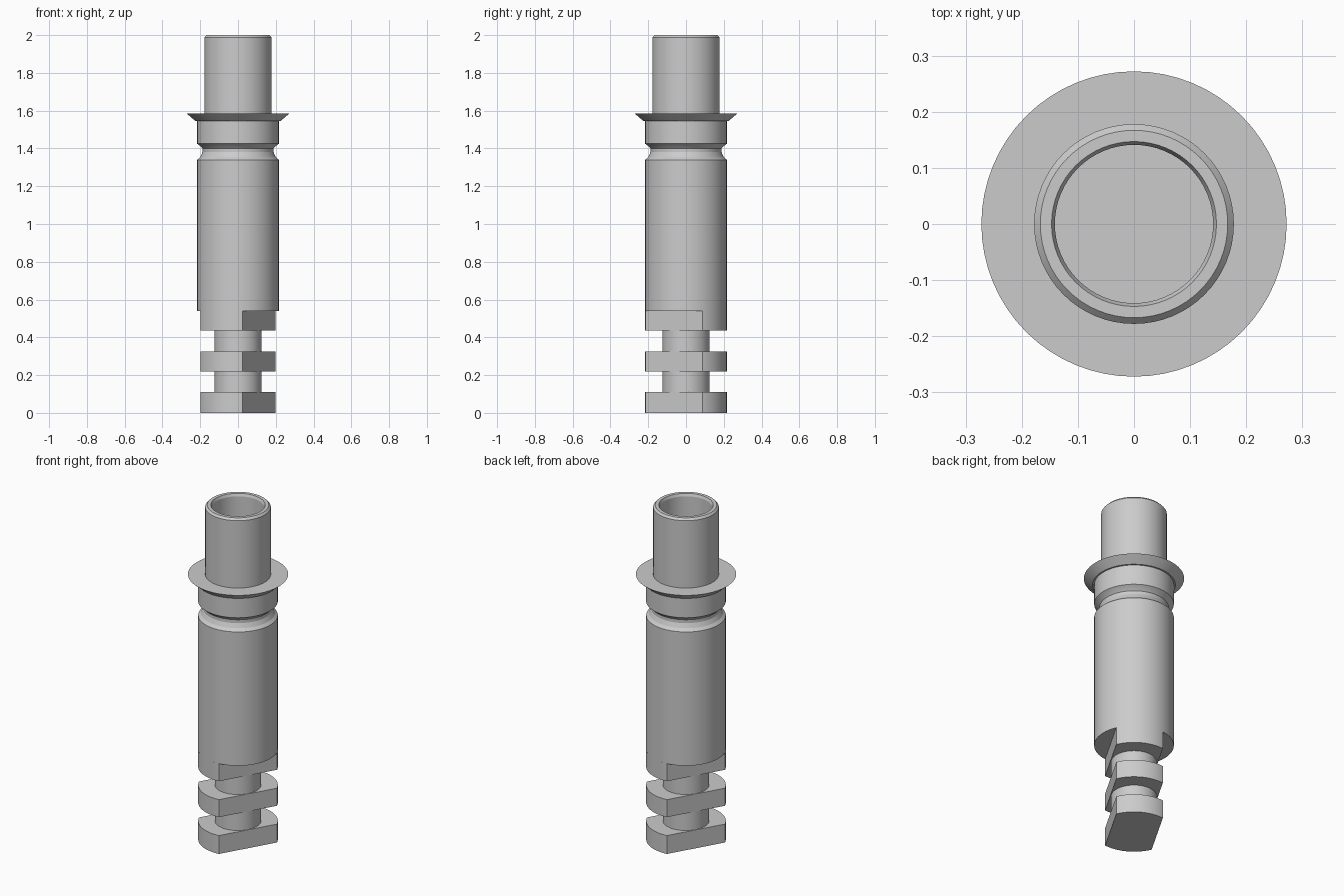
import bpy
import bmesh
from math import pi, cos, sin, acos, radians

cube = bpy.data.objects.get("Cube")
if cube:
    bpy.data.objects.remove(cube, do_unlink=True)

SEGMENTS = 64
BODY_R = 0.216
FLAT_DISTANCE = 0.128
FLAT_ANGLE = radians(-30)

steel = bpy.data.materials.new("grey steel")
steel.use_nodes = True
grey = (0.6, 0.6, 0.6, 1)
steel.diffuse_color = grey
steel.node_tree.nodes["Principled BSDF"].inputs["Base Color"].default_value = grey


def finish(name, bm):
    """Turn a bmesh into a shaded, coloured object."""
    bmesh.ops.recalc_face_normals(bm, faces=bm.faces)
    mesh = bpy.data.meshes.new(name)
    bm.to_mesh(mesh)
    bm.free()
    mesh.materials.append(steel)
    obj = bpy.data.objects.new(name, mesh)
    bpy.context.collection.objects.link(obj)
    bpy.ops.object.select_all(action="DESELECT")
    obj.select_set(True)
    bpy.context.view_layer.objects.active = obj
    bpy.ops.object.shade_smooth_by_angle(angle=radians(20))
    return obj


def lathe(name, profile):
    """Revolve (radius, height) points about z and cap both ends."""
    bm = bmesh.new()
    rings = []
    for r, z in profile:
        rings.append([bm.verts.new((r * cos(2 * pi * i / SEGMENTS),
                                    r * sin(2 * pi * i / SEGMENTS), z))
                      for i in range(SEGMENTS)])
    for low, high in zip(rings, rings[1:]):
        for i in range(SEGMENTS):
            j = (i + 1) % SEGMENTS
            bm.faces.new((low[i], low[j], high[j], high[i]))
    bm.faces.new(rings[0])
    bm.faces.new(rings[-1])
    return finish(name, bm)


def keyed_disc(name, bottom, top):
    """Disc with two parallel flats, extruded upwards."""
    bm = bmesh.new()
    half = acos(FLAT_DISTANCE / BODY_R)
    steps = 16
    outline = []
    for side in (0, pi):
        start = FLAT_ANGLE + side + half
        for i in range(steps + 1):
            a = start + (pi - 2 * half) * i / steps
            outline.append(bm.verts.new((BODY_R * cos(a), BODY_R * sin(a), bottom)))
    base = bm.faces.new(outline)
    result = bmesh.ops.extrude_face_region(bm, geom=[base], use_keep_orig=True)
    verts = [g for g in result["geom"] if isinstance(g, bmesh.types.BMVert)]
    bmesh.ops.translate(bm, verts=verts, vec=(0, 0, top - bottom))
    return finish(name, bm)


# Keyed lower end: two discs and the flatted foot of the body
keyed_disc("bottom_key", 0, 0.11)
keyed_disc("middle_key", 0.22, 0.325)
keyed_disc("body_foot", 0.435, 0.54)

# Round necks between the keyed parts
lathe("lower_neck", [(0.125, 0.11), (0.125, 0.22)])
lathe("upper_neck", [(0.125, 0.325), (0.125, 0.435)])

# Main barrel with its groove, collar and flared flange
lathe("barrel", [
    (BODY_R, 0.54), (BODY_R, 1.34), (0.2, 1.355), (0.188, 1.38),
    (0.188, 1.4), (0.2, 1.413), (BODY_R, 1.425), (BODY_R, 1.545),
    (0.225, 1.545), (0.272, 1.585)])

# Hollow upper tube with chamfered rim and blind bore
lathe("upper_tube", [
    (0.178, 1.585), (0.178, 1.988), (0.167, 2.0), (0.147, 2.0),
    (0.141, 1.985), (0.141, 1.6)])
